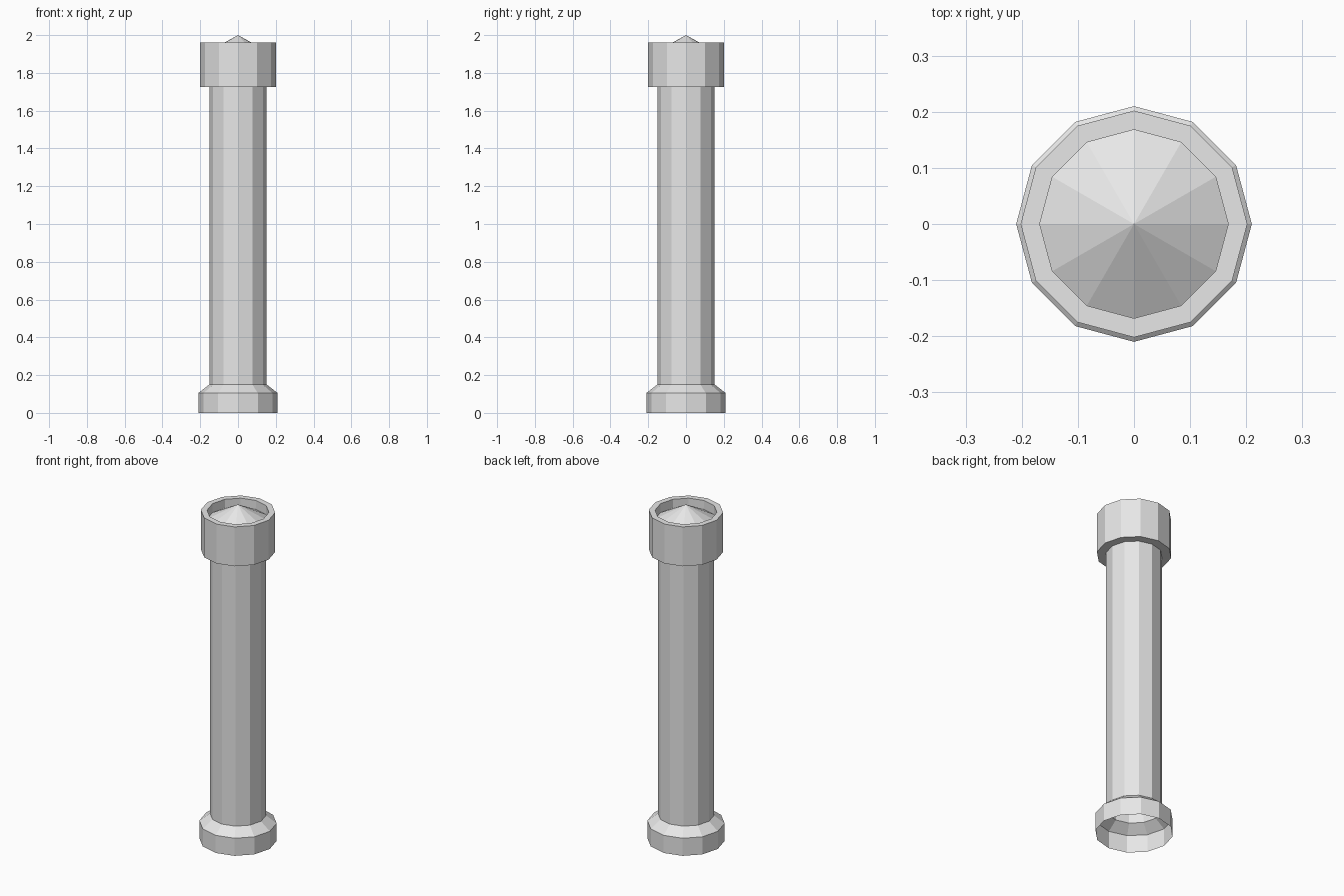
import bpy
import bmesh
from math import cos, sin, tau

cube = bpy.data.objects.get("Cube")
if cube:
    bpy.data.objects.remove(cube, do_unlink=True)

SIDES = 12
BASE_R, SHAFT_R, CAP_R, RECESS_R = 0.21, 0.152, 0.202, 0.168
BASE_TOP, FLARE_TOP = 0.105, 0.15
CAP_BOTTOM, CAP_TOP, CONE_BOTTOM, TIP = 1.725, 1.96, 1.907, 2.0

# Single plain stone colour
stone = bpy.data.materials.new("light_grey")
stone.use_nodes = True
stone.diffuse_color = (0.8, 0.8, 0.8, 1)
stone.node_tree.nodes["Principled BSDF"].inputs["Base Color"].default_value = stone.diffuse_color


def lathe(name, profile):
    """Revolve (radius, z) points, listed from the bottom outside, into a flat-sided shell."""
    bm = bmesh.new()
    rings = []
    for r, z in profile:
        count = SIDES if r > 0 else 1
        rings.append([bm.verts.new((r * cos(tau * i / SIDES), r * sin(tau * i / SIDES), z))
                      for i in range(count)])
    for low, high in zip(rings, rings[1:]):
        for i in range(SIDES):
            j = (i + 1) % SIDES
            if len(high) == 1:
                bm.faces.new((low[i], low[j], high[0]))
            else:
                bm.faces.new((low[i], low[j], high[j], high[i]))
    mesh = bpy.data.meshes.new(name)
    bm.to_mesh(mesh)
    bm.free()
    mesh.materials.append(stone)
    obj = bpy.data.objects.new(name, mesh)
    bpy.context.collection.objects.link(obj)
    return obj


# Hollow foot with a sloped shoulder
lathe("base", [(BASE_R, 0), (BASE_R, BASE_TOP), (SHAFT_R, FLARE_TOP)])

# Hollow column
lathe("shaft", [(SHAFT_R, FLARE_TOP), (SHAFT_R, CAP_BOTTOM)])

# Overhanging collar with a recessed top
lathe("cap", [(SHAFT_R, CAP_BOTTOM), (CAP_R, CAP_BOTTOM), (CAP_R, CAP_TOP),
              (RECESS_R, CAP_TOP), (RECESS_R, CONE_BOTTOM)])

# Shallow pointed cone inside the collar
lathe("cone_top", [(RECESS_R, CONE_BOTTOM), (0, TIP)])
